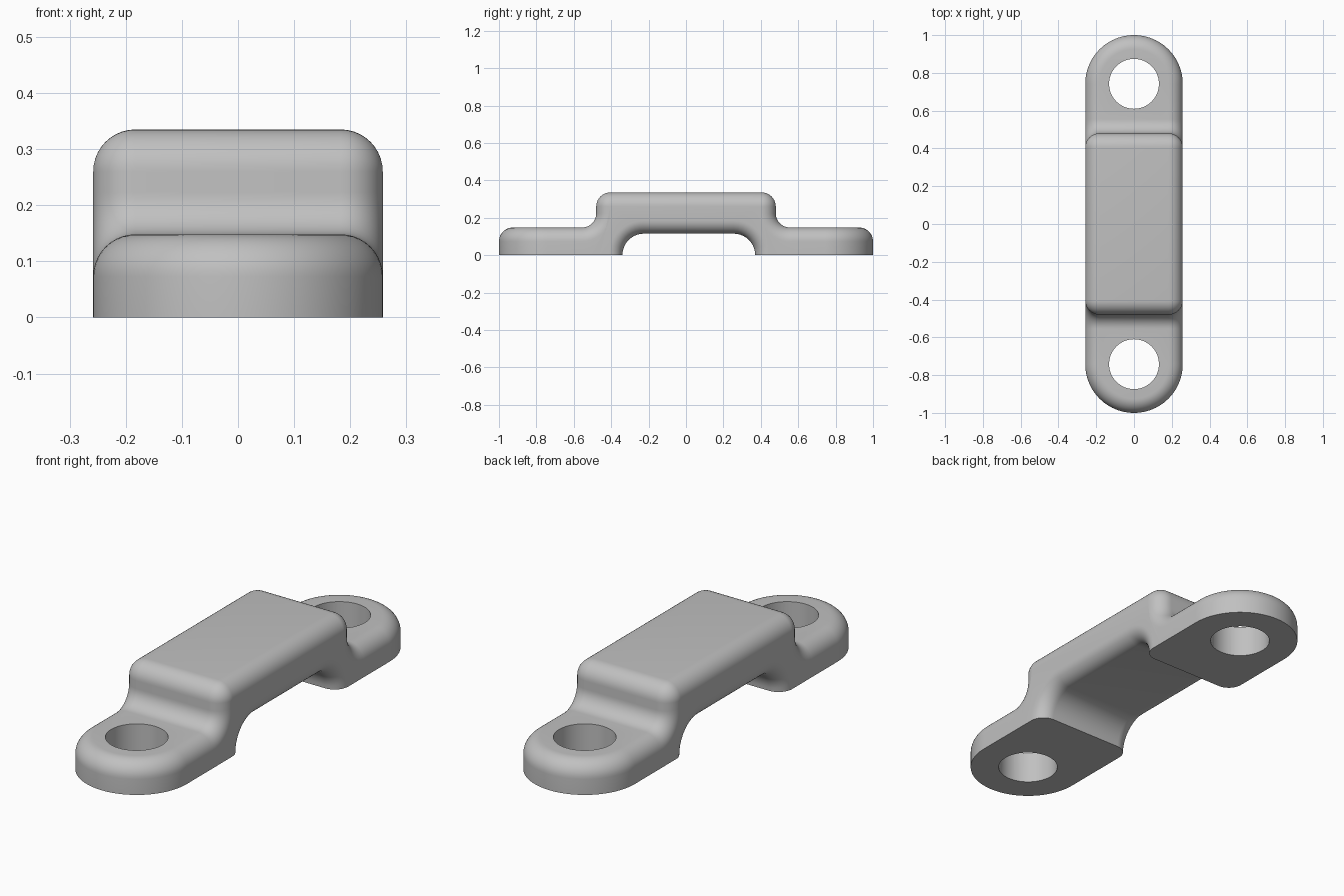
import bpy
import bmesh
from math import sin, cos, pi

if "Cube" in bpy.data.objects:
    bpy.data.objects.remove(bpy.data.objects["Cube"], do_unlink=True)

W = 0.258              # half width, also the end radius
END = 1.0 - W          # centre of each rounded end and its hole
HOLE = 0.132
FOOT, TOP = 0.148, 0.335
RISE = 0.48            # half length of the raised part
R = 0.075              # upper fillets
ARCH, ARCH_R = 0.115, 0.07
N = 10
TURNS = [i / N * pi / 2 for i in range(N + 1)]


def half_section(p, n, q, m):
    """Points from the top flat, round the edge, to the bottom flat.
    p, q: top and bottom points; n, m: outward normals (m None = square edge)."""
    pts = []
    for t in TURNS:
        e = R * (1 - cos(t))
        pts.append((W - R + R * sin(t), p[0] - n[0] * e, p[1] - n[1] * e))
    for t in reversed(TURNS):
        e = ARCH_R * (1 - cos(t)) if m else 0
        k = m or (0, 0)
        pts.append((W - ARCH_R + ARCH_R * sin(t), q[0] - k[0] * e, q[1] - k[1] * e))
    return pts


def half_body(side, arch_start):
    """Sections from the tip of one end to the middle."""
    rings = []
    flat = half_section((END, FOOT), (0, 1), (END, 0), None)
    # Rounded end, turned about the hole centre
    for i in range(24):
        a = pi / 2 * (1 - i / 24)
        rings.append([(x * cos(a), END + x * sin(a), z) for x, y, z in flat])
    rings.append(flat)
    # Concave step from foot to raised part
    for i, t in enumerate(TURNS):
        n = (sin(t), cos(t))
        p = (RISE + R - R * n[0], FOOT + R - R * n[1])
        rings.append(half_section(p, n, (0.62 - 0.16 * i / N, 0), None))
    # Convex shoulder above, arch corner below
    for t in TURNS:
        n = (cos(t), sin(t))
        p = (RISE - R + R * n[0], TOP - R + R * n[1])
        q = (arch_start - ARCH + ARCH * n[0], ARCH * n[1])
        rings.append(half_section(p, n, q, (-n[0], -n[1])))
    return [[(x, side * y, z) for x, y, z in ring] for ring in rings]


def flip_arch(ring):
    return ring + [(-x, y, z) for x, y, z in reversed(ring)]


# The arch faces into open space, so its normals point away from the metal
def arch_normals_fixed(side, start):
    return [flip_arch(r) for r in half_body(side, start)]


def build_strap():
    rings = arch_normals_fixed(-1, 0.34) + arch_normals_fixed(1, 0.37)[::-1]
    bm = bmesh.new()
    rows = [[bm.verts.new(c) for c in ring] for ring in rings]
    for a, b in zip(rows, rows[1:]):
        for i in range(len(a)):
            j = (i + 1) % len(a)
            bm.faces.new((a[i], a[j], b[j], b[i]))
    bmesh.ops.remove_doubles(bm, verts=bm.verts, dist=0.00002)
    bmesh.ops.recalc_face_normals(bm, faces=bm.faces)
    mesh = bpy.data.meshes.new("strap")
    bm.to_mesh(mesh)
    bm.free()
    obj = bpy.data.objects.new("strap", mesh)
    bpy.context.collection.objects.link(obj)
    return obj


strap = build_strap()

# Colour
grey = bpy.data.materials.new("plain_grey")
grey.use_nodes = True
colour = (0.53, 0.53, 0.53, 1)
grey.diffuse_color = colour
grey.node_tree.nodes["Principled BSDF"].inputs["Base Color"].default_value = colour
strap.data.materials.append(grey)

# Screw holes
for side in (-1, 1):
    bpy.ops.mesh.primitive_cylinder_add(vertices=64, radius=HOLE, depth=1,
                                        location=(0, side * END, 0))
    cutter = bpy.context.object
    cutter.name = "hole_cutter"
    cutter.hide_render = True
    cutter.data.materials.append(grey)
    cut = strap.modifiers.new("hole", "BOOLEAN")
    cut.operation = "DIFFERENCE"
    cut.solver = "EXACT"
    cut.object = cutter
    bpy.ops.object.select_all(action="DESELECT")
    strap.select_set(True)
    bpy.context.view_layer.objects.active = strap
    bpy.ops.object.modifier_apply(modifier=cut.name)
    bpy.data.objects.remove(cutter, do_unlink=True)

bpy.ops.object.shade_smooth_by_angle(angle=pi / 6)
